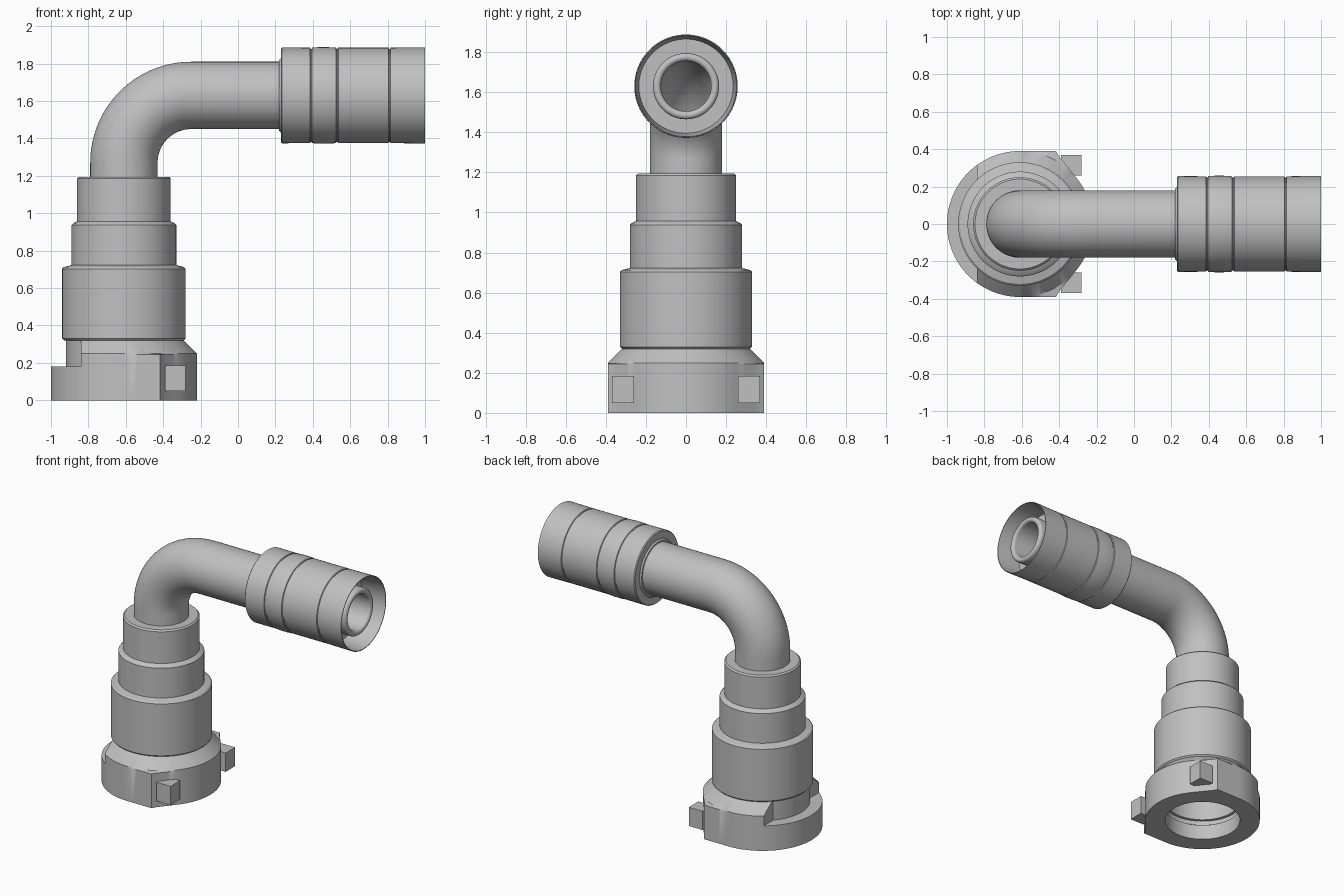
import bpy, bmesh, math
from mathutils import Vector

cube = bpy.data.objects.get("Cube")
if cube:
    bpy.data.objects.remove(cube, do_unlink=True)

SEG = 96
BASE_X = -0.61      # vertical axis of the connector body
ARM_Z = 1.63        # height of the horizontal axis
BEND = 0.36         # elbow centreline radius

grey = bpy.data.materials.new("light grey")
grey.use_nodes = True
grey.diffuse_color = (0.53, 0.53, 0.53, 1)
grey.node_tree.nodes["Principled BSDF"].inputs["Base Color"].default_value = (0.53, 0.53, 0.53, 1)


def finish(name, bm):
    bmesh.ops.recalc_face_normals(bm, faces=bm.faces)
    mesh = bpy.data.meshes.new(name)
    bm.to_mesh(mesh)
    bm.free()
    ob = bpy.data.objects.new(name, mesh)
    bpy.context.collection.objects.link(ob)
    mesh.materials.append(grey)
    return ob


def smooth(ob):
    bpy.ops.object.select_all(action='DESELECT')
    ob.select_set(True)
    bpy.context.view_layer.objects.active = ob
    bpy.ops.object.shade_smooth_by_angle(angle=math.radians(25))


def skin(name, rings):
    """Closed solid of hollow section: rings of points joined in a loop."""
    bm = bmesh.new()
    loops = [[bm.verts.new(p) for p in ring] for ring in rings]
    for a, b in zip(loops, loops[1:] + loops[:1]):
        for i in range(SEG):
            j = (i + 1) % SEG
            bm.faces.new((a[i], a[j], b[j], b[i]))
    return finish(name, bm)


def ring(centre, direction, radius):
    """Circle about a direction lying in the xz plane; radius may vary by angle."""
    side = Vector((0, 1, 0))
    up = side.cross(direction)
    pts = []
    for i in range(SEG):
        t = 2 * math.pi * i / SEG
        r = radius(t) if callable(radius) else radius
        pts.append(centre + r * (math.cos(t) * up + math.sin(t) * side))
    return pts


def upright(name, profile):
    return skin(name, [ring(Vector((BASE_X, 0, z)), Vector((0, 0, 1)), r) for r, z in profile])


def sideways(name, profile):
    return skin(name, [ring(Vector((x, 0, ARM_Z)), Vector((1, 0, 0)), r) for r, x in profile])


def box(name, low, high):
    bm = bmesh.new()
    bmesh.ops.create_cube(bm, size=1)
    for v in bm.verts:
        v.co = [l + (c + 0.5) * (h - l) for c, l, h in zip(v.co, low, high)]
    return finish(name, bm)


# Stepped body with softened edges and an open bore
E = 0.01
steps = [(0.33, 0.32, 0.713), (0.28, 0.713, 0.947), (0.25, 0.947, 1.195)]
profile = [(0.25, 0.32), (0.32, 0.32)]
for r, low, high in steps:
    profile += [(r, low + E), (r, high - E), (r - E, high)]
profile += [(0.125, 1.195), (0.125, 0.75), (0.2, 0.7), (0.2, 0.5), (0.25, 0.5)]
smooth(upright("stepped_body", profile))

# Neck seen in the release notch
smooth(upright("neck", [(0.25, 0.15), (0.31, 0.15), (0.31, 0.325), (0.25, 0.325)]))


# Collar: round with two flat-sided corners towards +x
R = 0.39
TANGENT = math.radians(38.8)
CORNER = math.radians(63.7)


def outline(t):
    a = abs(math.atan2(math.sin(t), math.cos(t)))
    if TANGENT < a < CORNER:
        return R / math.cos(a - TANGENT)
    if CORNER <= a < math.pi / 2:
        return R / math.sin(a)
    return R


collar = upright("collar", [(outline, 0), (outline, 0.245), (R, 0.25), (0.315, 0.325),
                            (0.255, 0.325), (0.255, 0.2), (0.27, 0.19), (0.27, 0.12), (0.255, 0.11), (0.255, 0)])

# Release notch cut from the back of the collar
cutter = box("notch_cutter", (-1.2, -0.6, 0.18), (-0.84, 0.6, 0.5))
cutter.hide_render = True
notch = collar.modifiers.new("notch", 'BOOLEAN')
notch.operation = 'DIFFERENCE'
notch.solver = 'EXACT'
notch.object = cutter
depsgraph = bpy.context.evaluated_depsgraph_get()
cut_mesh = bpy.data.meshes.new_from_object(collar.evaluated_get(depsgraph))
collar.modifiers.clear()
collar.data = cut_mesh
bpy.data.objects.remove(cutter, do_unlink=True)
smooth(collar)

# Locating tabs on the collar corners
for name, s in (("left_tab", 1), ("right_tab", -1)):
    y = sorted((s * 0.26, s * 0.368))
    box(name, (-0.39, y[0], 0.05), (-0.28, y[1], 0.185))

# Hollow elbow pipe
path = [(Vector((BASE_X, 0, 1.1)), Vector((0, 0, 1)))]
N = 32
for i in range(N + 1):
    a = math.pi / 2 * i / N
    pos = Vector((BASE_X + BEND * (1 - math.cos(a)), 0, ARM_Z - BEND + BEND * math.sin(a)))
    path.append((pos, Vector((math.sin(a), 0, math.cos(a)))))
path.append((Vector((0.5, 0, ARM_Z)), Vector((1, 0, 0))))
outer = [ring(p, d, 0.18) for p, d in path]
inner = [ring(p, d, 0.125) for p, d in reversed(path)]
smooth(skin("elbow_pipe", outer + inner))

# Crimp sleeve with grooves, a slight bulge and a flared mouth
S = 0.256
profile = [(0.15, 0.22), (0.19, 0.22), (0.2, 0.23), (S - 0.006, 0.23), (S, 0.236)]
for x in (0.39, 0.53, 0.81):
    if x == 0.53:
        profile += [(S + 0.002, 0.43), (S + 0.002, 0.48)]
    profile += [(S - 0.001, x - 0.006), (S - 0.007, x - 0.003), (S - 0.007, x + 0.003), (S - 0.001, x + 0.006)]
profile += [(S + 0.001, 1.0), (S - 0.004, 1.0), (0.235, 0.83), (0.15, 0.83)]
smooth(sideways("crimp_sleeve", profile))

# Rounded inner nipple
profile = [(0.125, 0.45), (0.165, 0.45)]
for i in range(9):
    a = math.pi * i / 8
    profile.append((0.145 + 0.02 * math.cos(a), 0.95 + 0.02 * math.sin(a)))
smooth(sideways("nipple", profile))
